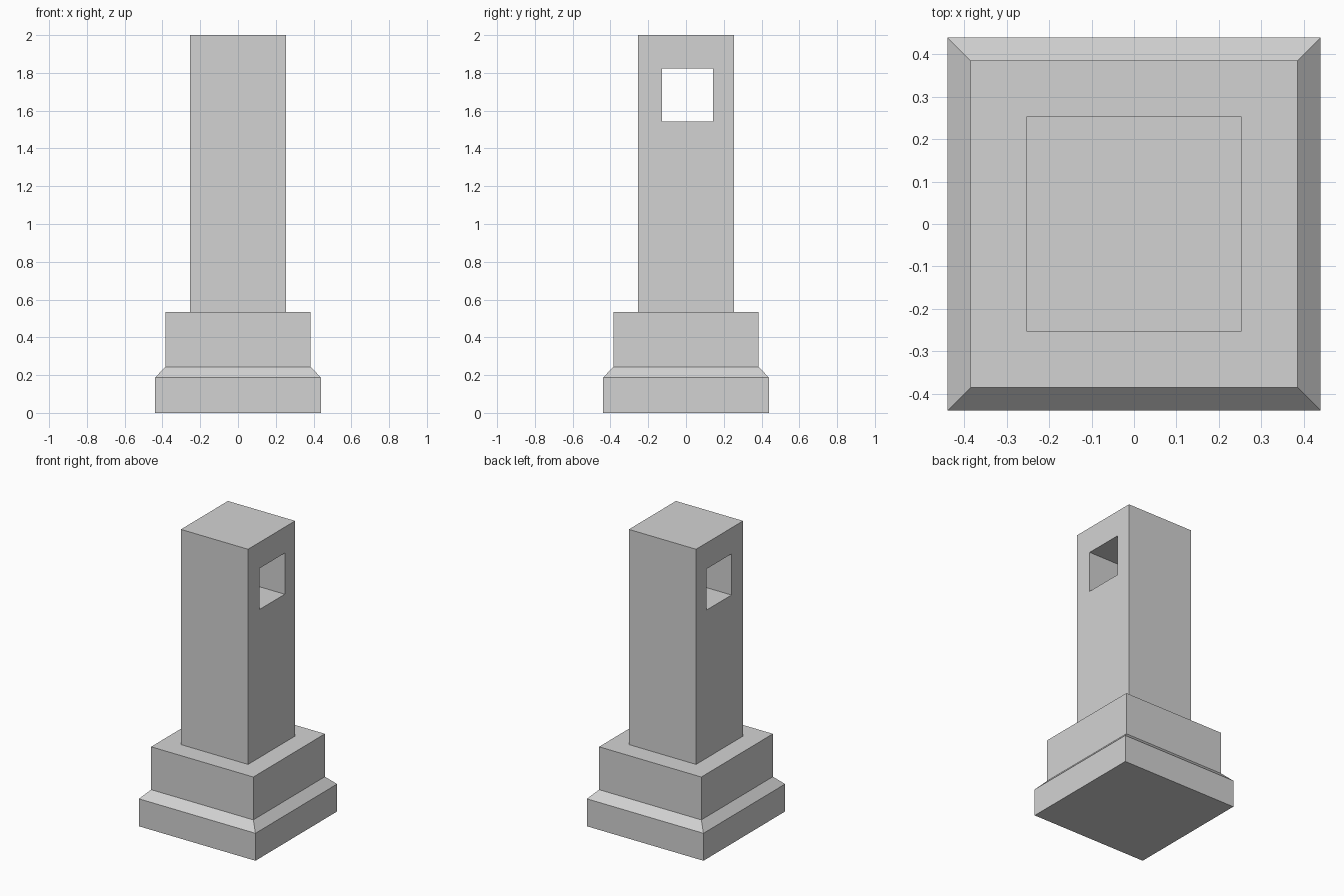
import bpy
import bmesh

default = bpy.data.objects.get("Cube")
if default:
    bpy.data.objects.remove(default, do_unlink=True)

# Plain stone colour
stone = bpy.data.materials.new("grey_stone")
stone.use_nodes = True
colour = (0.65, 0.65, 0.65, 1)
stone.diffuse_color = colour
stone.node_tree.nodes["Principled BSDF"].inputs["Base Color"].default_value = colour


def square_stack(name, profile):
    """Solid with square sections, from (half width, height) pairs."""
    bm = bmesh.new()
    rings = [[bm.verts.new((sx * h, sy * h, z))
              for sx, sy in ((-1, -1), (1, -1), (1, 1), (-1, 1))]
             for h, z in profile]
    for low, high in zip(rings, rings[1:]):
        for i in range(4):
            j = (i + 1) % 4
            bm.faces.new((low[i], low[j], high[j], high[i]))
    bm.faces.new(rings[0][::-1])
    bm.faces.new(rings[-1])
    mesh = bpy.data.meshes.new(name)
    bm.to_mesh(mesh)
    bm.free()
    mesh.materials.append(stone)
    obj = bpy.data.objects.new(name, mesh)
    bpy.context.collection.objects.link(obj)
    return obj


# Plinth with sloped shoulder and upper block
square_stack("plinth", [(0.439, 0), (0.439, 0.187), (0.385, 0.243), (0.385, 0.535)])

# Tall square shaft
shaft = square_stack("shaft", [(0.253, 0.535), (0.253, 2.0)])

# Square opening running through the shaft from side to side
bpy.ops.mesh.primitive_cube_add(size=1, location=(0, 0.007, 1.683))
cutter = bpy.context.object
cutter.name = "opening_cutter"
cutter.scale = (1, 0.27, 0.28)
cutter.data.materials.append(stone)
cutter.hide_render = True
cutter.hide_set(True)
cutter.display_type = 'WIRE'

cut = shaft.modifiers.new("opening", 'BOOLEAN')
cut.operation = 'DIFFERENCE'
cut.solver = 'EXACT'
cut.object = cutter
